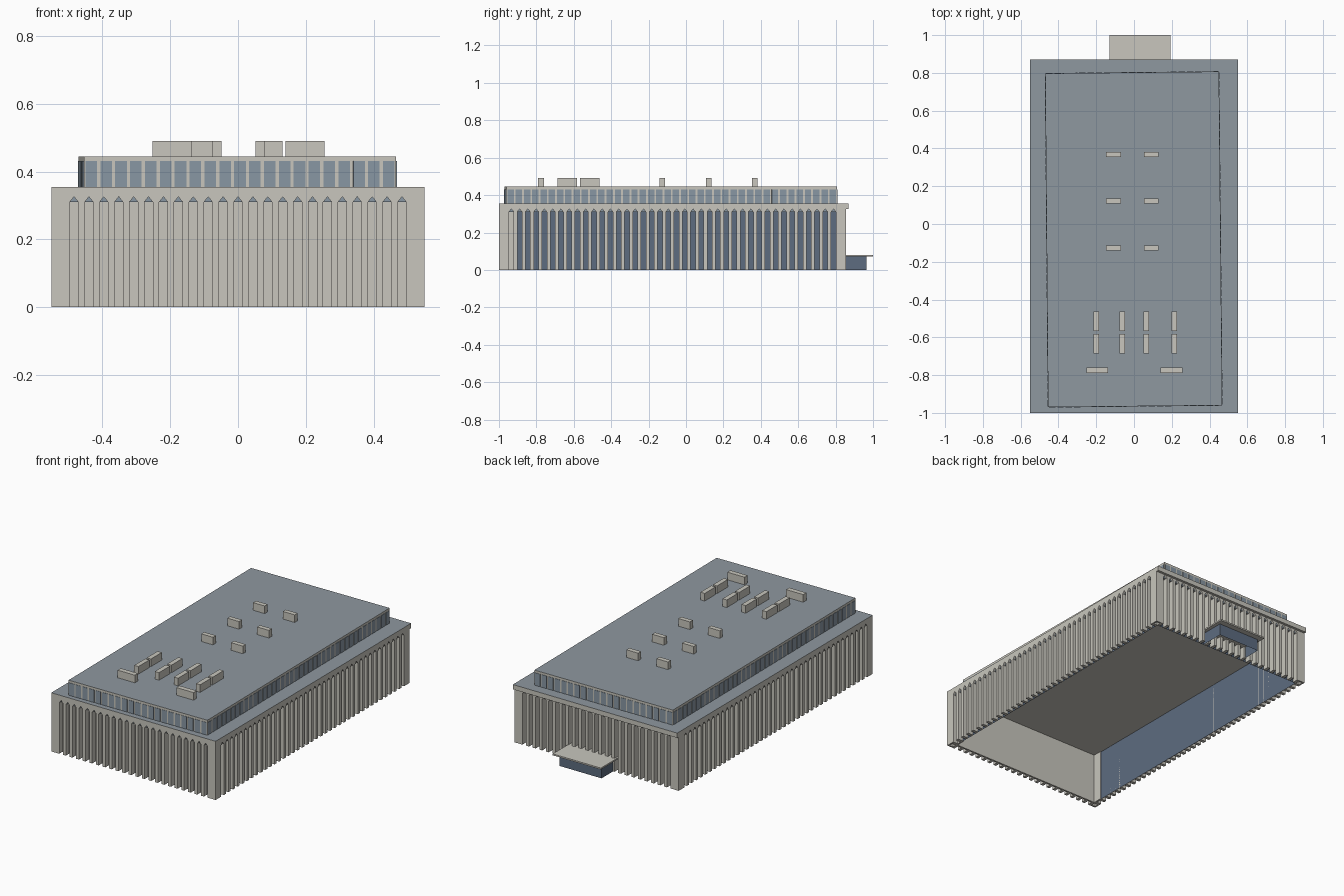
import bpy, bmesh
from mathutils import Vector

cube = bpy.data.objects.get("Cube")
if cube:
    bpy.data.objects.remove(cube)


def material(name, rgb):
    m = bpy.data.materials.new(name)
    m.use_nodes = True
    m.diffuse_color = (*rgb, 1)
    m.node_tree.nodes["Principled BSDF"].inputs["Base Color"].default_value = (*rgb, 1)
    return m


CONCRETE = material("pale concrete", (0.58, 0.565, 0.51))
ROOF = material("blue grey roof", (0.275, 0.315, 0.35))
GLASS = material("dark blue glass", (0.11, 0.15, 0.215))
WINDOW = material("light blue glass", (0.25, 0.31, 0.37))


def finish(name, bm, *mats):
    bmesh.ops.recalc_face_normals(bm, faces=bm.faces)
    mesh = bpy.data.meshes.new(name)
    bm.to_mesh(mesh)
    bm.free()
    for m in mats:
        mesh.materials.append(m)
    ob = bpy.data.objects.new(name, mesh)
    bpy.context.collection.objects.link(ob)
    return ob


def prism(bm, points, offset):
    """Extrude a flat polygon along an offset vector."""
    face = bm.faces.new([bm.verts.new(p) for p in points])
    ext = bmesh.ops.extrude_face_region(bm, geom=[face], use_keep_orig=True)
    verts = [g for g in ext["geom"] if isinstance(g, bmesh.types.BMVert)]
    bmesh.ops.translate(bm, verts=verts, vec=offset)


def block(bm, x0, x1, y0, y1, z0, z1):
    prism(bm, [(x0, y0, z0), (x1, y0, z0), (x1, y1, z0), (x0, y1, z0)], Vector((0, 0, z1 - z0)))


def box(name, bounds, *mats, rule=None, drop=None):
    """Box whose faces are coloured, or dropped, by a rule on their normal."""
    bm = bmesh.new()
    block(bm, *bounds)
    bmesh.ops.recalc_face_normals(bm, faces=bm.faces)
    if rule:
        for f in bm.faces:
            f.material_index = int(rule(f.normal))
    if drop:
        bmesh.ops.delete(bm, geom=[f for f in bm.faces if drop(f.normal)], context="FACES")
    return finish(name, bm, *mats)


X, FRONT, BACK = 0.55, -1.0, 0.87
EAVE, ARCH, SLAB = 0.31, 0.326, 0.355
FIN_DEPTH = 0.037
BACK_FINS = BACK - 0.015

# Open-bottomed glass hall
box("glass_hall", (-X + FIN_DEPTH, X - FIN_DEPTH, FRONT + FIN_DEPTH, BACK_FINS - FIN_DEPTH, 0, EAVE),
    GLASS, drop=lambda n: abs(n.z) > 0.5)

# Solid wall behind the front fins, returning round both corners
bm = bmesh.new()
w, y = X - FIN_DEPTH, FRONT + FIN_DEPTH
block(bm, -w - 0.005, w + 0.005, y - 0.005, y + 0.005, 0, EAVE)
for s in (-1, 1):
    block(bm, *sorted((s * (w - 0.005), s * (w + 0.005))), y, y + 0.06, 0, EAVE)
finish("front_wall", bm, CONCRETE)

# Eave: recessed light band with concrete soffit, then the roof slab
box("eave_band", (-X + 0.012, X - 0.012, FRONT + 0.012, BACK_FINS - 0.012, EAVE, ARCH + 0.01),
    WINDOW, CONCRETE, rule=lambda n: n.z < -0.5)
box("roof_slab", (-X, X, FRONT, BACK, ARCH, SLAB),
    CONCRETE, ROOF, rule=lambda n: n.z > 0.5)


def fin_row(name, start, end, inward, bays):
    """Vertical fins that flare at the top into pointed arches."""
    start, end = Vector(start), Vector(end)
    length = (end - start).length
    along = (end - start) / length
    pitch = length / bays
    half = 0.0095
    bm = bmesh.new()
    for i in range(bays + 1):
        c = i * pitch
        outline = [(c - half, 0), (c + half, 0), (c + half, EAVE),
                   (c + pitch / 2, ARCH), (c - pitch / 2, ARCH), (c - half, EAVE)]
        pts = []
        for u, z in outline:
            u = min(max(u, 0), length)
            p = start + along * u + Vector((0, 0, z))
            if not pts or (p - pts[-1]).length > 1e-5:
                pts.append(p)
        if (pts[0] - pts[-1]).length < 1e-5:
            pts.pop()
        prism(bm, pts, Vector(inward) * FIN_DEPTH)
    finish(name, bm, CONCRETE)


fin_row("front_fins", (-X, FRONT, 0), (X, FRONT, 0), (0, 1, 0), 25)
fin_row("back_fins", (-X, BACK_FINS, 0), (X, BACK_FINS, 0), (0, -1, 0), 25)
fin_row("left_fins", (X, FRONT, 0), (X, BACK_FINS, 0), (-1, 0, 0), 42)
fin_row("right_fins", (-X, FRONT, 0), (-X, BACK_FINS, 0), (1, 0, 0), 42)

# Slightly twisted upper storey
corners = [Vector(c) for c in ((-0.455, -0.97, SLAB), (0.467, -0.96, SLAB),
                               (0.45, 0.807, SLAB), (-0.47, 0.797, SLAB))]
TOP = 0.445
bm = bmesh.new()
prism(bm, corners, Vector((0, 0, TOP - SLAB)))
bmesh.ops.recalc_face_normals(bm, faces=bm.faces)
for f in bm.faces:
    f.material_index = int(f.normal.z > 0.5)
finish("upper_storey", bm, CONCRETE, ROOF)

# Window plates round the upper storey
bm = bmesh.new()
for k, a in enumerate(corners):
    edge = corners[(k + 1) % 4] - a
    out = edge.cross(Vector((0, 0, 1))).normalized()
    n = round(edge.length / 0.044)
    rise = Vector((0, 0, 0.076))
    for i in range(n):
        p = a + edge * ((i + 0.11) / n)
        q = a + edge * ((i + 0.89) / n)
        prism(bm, [p, q, q + rise, p + rise], out * 0.002)
finish("upper_windows", bm, WINDOW)

# Rooftop vents: two wide front ones, four double columns, three pairs
bm = bmesh.new()


def vent(x, y, sx, sy):
    block(bm, x - sx / 2, x + sx / 2, y - sy / 2, y + sy / 2, TOP - 0.005, 0.491)


for x in (-0.195, 0.198):
    vent(x, -0.775, 0.115, 0.03)
for x in (-0.2, -0.062, 0.065, 0.213):
    for y in (-0.515, -0.634):
        vent(x, y, 0.028, 0.105)
for y in (-0.127, 0.122, 0.368):
    for x in (-0.108, 0.092):
        vent(x, y, 0.078, 0.028)
finish("roof_vents", bm, CONCRETE)

# Rear entrance porch
box("porch_glass", (-0.11, 0.17, BACK_FINS - FIN_DEPTH, 0.965, 0, 0.072),
    GLASS, drop=lambda n: abs(n.z) > 0.5 or n.y < -0.5)
box("porch_canopy", (-0.13, 0.192, BACK_FINS - FIN_DEPTH, 1.0, 0.072, 0.081), CONCRETE)
